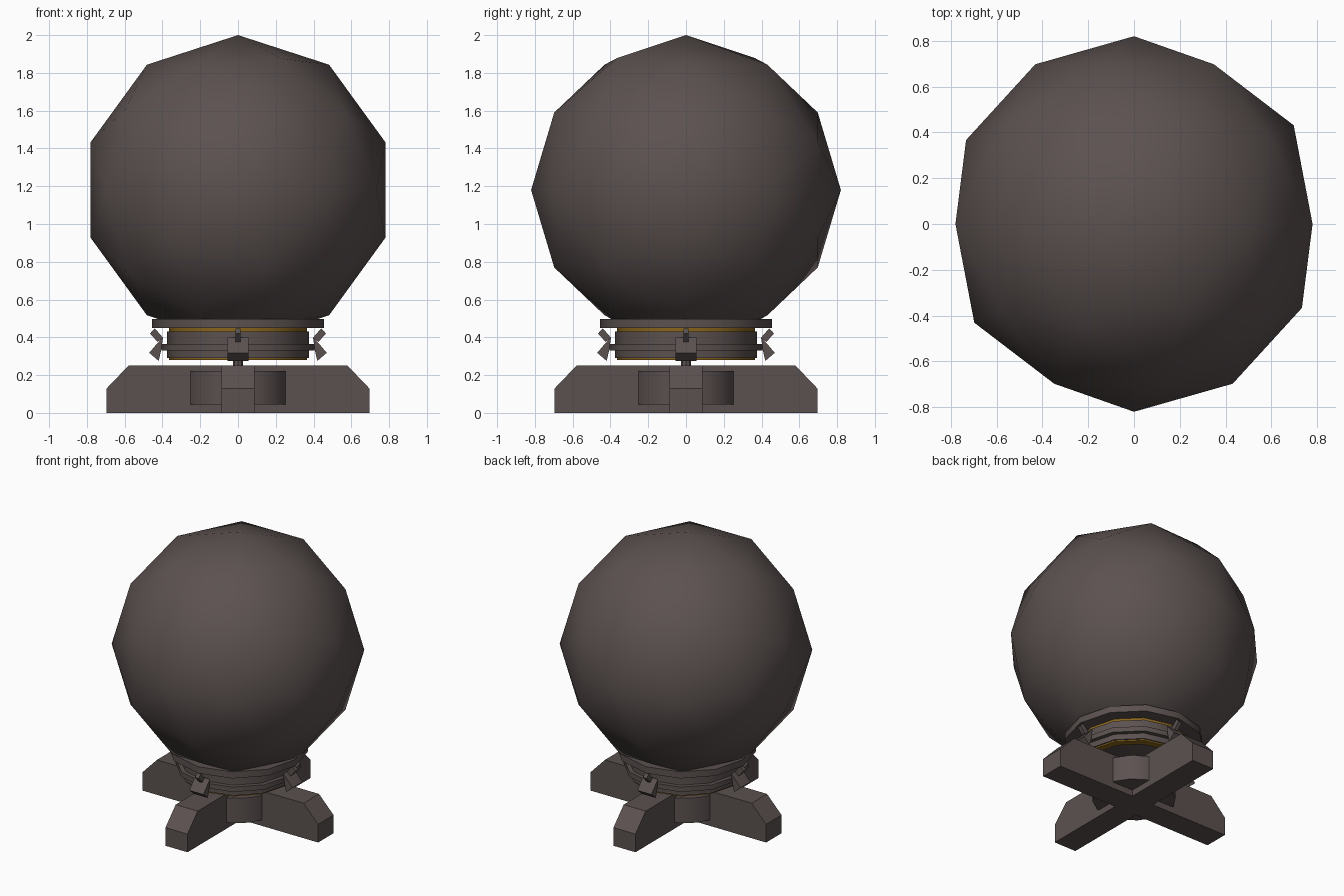
import bpy, bmesh, math
from mathutils import Matrix

if "Cube" in bpy.data.objects:
    bpy.data.objects.remove(bpy.data.objects["Cube"])


def material(name, rgb):
    m = bpy.data.materials.new(name)
    m.diffuse_color = (*rgb, 1)
    m.use_nodes = True
    m.node_tree.nodes["Principled BSDF"].inputs["Base Color"].default_value = m.diffuse_color
    return m


dark = material("dark warm grey", (0.105, 0.083, 0.08))
gold = material("dull gold", (0.25, 0.13, 0.012))


def finish(name, bm, mat, smooth=None):
    bmesh.ops.recalc_face_normals(bm, faces=bm.faces)
    me = bpy.data.meshes.new(name)
    bm.to_mesh(me)
    bm.free()
    me.materials.append(mat)
    ob = bpy.data.objects.new(name, me)
    bpy.context.collection.objects.link(ob)
    if smooth is not None:
        bpy.ops.object.select_all(action='DESELECT')
        ob.select_set(True)
        bpy.context.view_layer.objects.active = ob
        bpy.ops.object.shade_smooth_by_angle(angle=math.radians(smooth))
    return ob


def extruded(name, profile, half, turn, mat):
    """Profile in (radius, z), extruded sideways and turned about z."""
    bm = bmesh.new()
    a = [bm.verts.new((r, -half, z)) for r, z in profile]
    b = [bm.verts.new((r, half, z)) for r, z in profile]
    bm.faces.new(a)
    bm.faces.new(b[::-1])
    n = len(a)
    for i in range(n):
        bm.faces.new((a[i], b[i], b[(i + 1) % n], a[(i + 1) % n]))
    bm.transform(Matrix.Rotation(turn, 4, 'Z'))
    return finish(name, bm, mat)


def ring(name, outer, inner, z0, z1, mat, sides=12):
    """Hollow ring with square section."""
    bm = bmesh.new()
    loops = []
    for r, z in ((outer, z0), (outer, z1), (inner, z1), (inner, z0)):
        loops.append([bm.verts.new((r * math.cos(2 * math.pi * i / sides),
                                    r * math.sin(2 * math.pi * i / sides), z))
                      for i in range(sides)])
    for k in range(4):
        p, q = loops[k], loops[(k + 1) % 4]
        for i in range(sides):
            j = (i + 1) % sides
            bm.faces.new((p[i], p[j], q[j], q[i]))
    return finish(name, bm, mat, 40)


def cylinder(name, r, z0, z1, sides, mat):
    bm = bmesh.new()
    bmesh.ops.create_cone(bm, cap_ends=True, segments=sides, radius1=r, radius2=r,
                          depth=z1 - z0, matrix=Matrix.Translation((0, 0, (z0 + z1) / 2)))
    return finish(name, bm, mat, 40)


# Large faceted globe, lying on its side axis
bm = bmesh.new()
bmesh.ops.create_icosphere(bm, subdivisions=2, radius=0.82)
bm.transform(Matrix.Translation((0, 0, 1.18)) @ Matrix.Rotation(math.pi / 2, 4, 'X'))
finish("globe", bm, dark, 60)

# Crossed feet with chamfered ends
foot = [(-0.695, 0), (0.695, 0), (0.695, 0.13), (0.58, 0.25), (-0.58, 0.25), (-0.695, 0.13)]
extruded("foot_beam_x", foot, 0.087, 0, dark)
extruded("foot_beam_y", foot, 0.087, math.pi / 2, dark)

# Hub and centre post
cylinder("hub", 0.27, 0.045, 0.222, 16, dark)
cylinder("centre_post", 0.026, 0.2, 0.37, 8, dark)

# Collar under the globe
ring("collar_plate", 0.455, 0.33, 0.45, 0.497, dark)
ring("gold_liner", 0.366, 0.315, 0.28, 0.45, gold)
ring("collar_band", 0.375, 0.335, 0.29, 0.43, dark)
ring("collar_rib", 0.405, 0.36, 0.33, 0.365, dark)

# Four zigzag clips around the collar
arm = [(0.44, 0.447), (0.466, 0.42), (0.425, 0.375), (0.397, 0.398)]
pad = [(0.397, 0.4), (0.43, 0.365), (0.47, 0.318), (0.42, 0.275), (0.407, 0.33)]
for i in range(4):
    t = i * math.pi / 2
    extruded(f"clip_arm_{i + 1}", arm, 0.014, t, dark)
    extruded(f"clip_pad_{i + 1}", pad, 0.056, t, dark)
